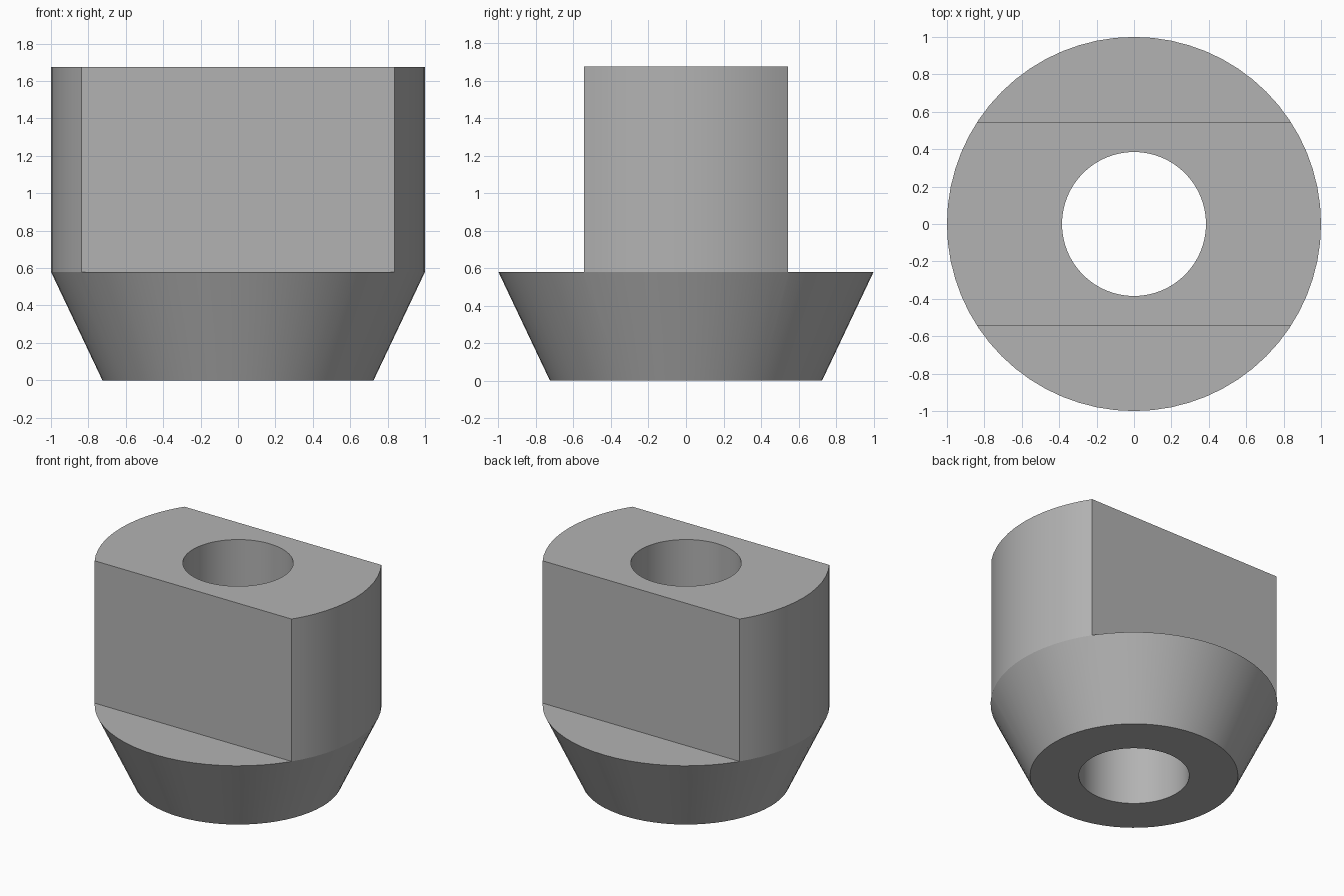
import bpy, bmesh
from math import sin, cos, atan2, tau, radians

cube = bpy.data.objects.get("Cube")
if cube:
    bpy.data.objects.remove(cube, do_unlink=True)

SEGMENTS = 64
LEDGE, TOP, FLAT = 0.58, 1.675, 0.545
EPS = 1e-4
# Closed cross-section as (radius, height): cone, barrel, top, bore, base
PROFILE = [(0.725, 0), (1, LEDGE), (1, TOP), (0.385, TOP), (0.385, 0)]

grey = bpy.data.materials.new("plain grey")
grey.use_nodes = True
colour = (0.45, 0.45, 0.45, 1)
grey.diffuse_color = colour
grey.node_tree.nodes["Principled BSDF"].inputs["Base Color"].default_value = colour

# Revolve the section around the vertical axis
bm = bmesh.new()
rings = []
for i in range(SEGMENTS):
    a = tau * i / SEGMENTS
    rings.append([bm.verts.new((r * cos(a), r * sin(a), z)) for r, z in PROFILE])
for i, ring in enumerate(rings):
    after = rings[(i + 1) % SEGMENTS]
    for j in range(len(PROFILE)):
        k = (j + 1) % len(PROFILE)
        bm.faces.new((ring[j], after[j], after[k], ring[k]))

# Mill a flat on the front and the back, leaving a ledge above the cone
for side in (-1, 1):
    upper = [f for f in bm.faces
             if all(v.co.z > LEDGE - EPS for v in f.verts)]
    geom = set(upper)
    for f in upper:
        geom.update(f.verts, f.edges)
    bmesh.ops.bisect_plane(bm, geom=list(geom), dist=EPS,
                           plane_co=(0, side * FLAT, 0), plane_no=(0, side, 0))
    waste = [f for f in bm.faces
             if all(v.co.z > LEDGE - EPS and side * v.co.y > FLAT - EPS
                    for v in f.verts)]
    bmesh.ops.delete(bm, geom=waste, context='FACES')

    ledge = [v for v in bm.verts
             if abs(v.co.z - LEDGE) < EPS and side * v.co.y > FLAT - EPS]
    bm.faces.new(sorted(ledge, key=lambda v: v.co.x))
    wall = [v for v in bm.verts
            if abs(v.co.y - side * FLAT) < EPS and v.co.z > LEDGE - EPS]
    middle = (LEDGE + TOP) / 2
    bm.faces.new(sorted(wall, key=lambda v: atan2(v.co.z - middle, v.co.x)))

bmesh.ops.recalc_face_normals(bm, faces=bm.faces[:])
mesh = bpy.data.meshes.new("flatted_conical_bushing")
bm.to_mesh(mesh)
bm.free()
mesh.materials.append(grey)

bushing = bpy.data.objects.new("flatted_conical_bushing", mesh)
bpy.context.collection.objects.link(bushing)
bpy.ops.object.select_all(action='DESELECT')
bushing.select_set(True)
bpy.context.view_layer.objects.active = bushing
bpy.ops.object.shade_smooth_by_angle(angle=radians(20))
